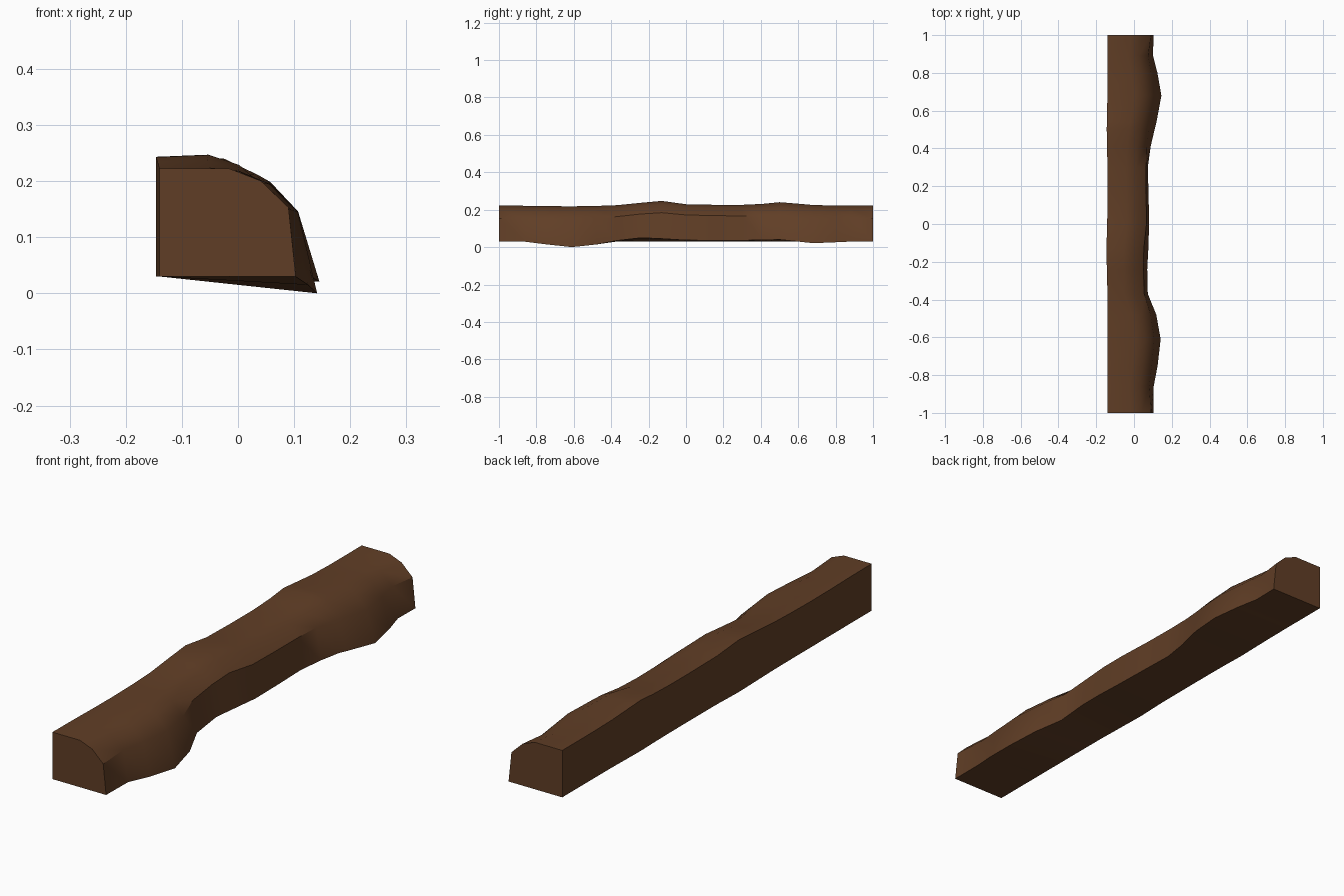
import bpy, bmesh

# Stations along the beam:
# y, foot x, foot z, shoulder x, shoulder z, top z
STATIONS = [
    (-1.00, .103, .030, .090, .153, .222),
    (-0.86, .104, .029, .080, .153, .221),
    (-0.75, .125, .015, .094, .149, .219),
    (-0.61, .141, .000, .107, .145, .218),
    (-0.48, .118, .014, .088, .150, .220),
    (-0.37, .073, .035, .054, .163, .224),
    (-0.24, .070, .050, .050, .177, .237),
    (-0.13, .076, .045, .052, .184, .247),
    (0.00, .080, .037, .066, .172, .229),
    (0.16, .077, .036, .064, .168, .226),
    (0.30, .073, .036, .063, .167, .226),
    (0.41, .088, .038, .066, .166, .231),
    (0.50, .109, .040, .080, .160, .240),
    (0.54, .119, .036, .086, .158, .237),
    (0.68, .145, .021, .107, .146, .225),
    (0.80, .124, .026, .090, .150, .222),
    (0.89, .101, .030, .075, .154, .222),
    (1.00, .103, .030, .090, .153, .222),
]


def section(y, fx, fz, sx, sz, top):
    """Flat back and base, rounded upper front corner."""
    lx = -.140 - max(0, top - .222) * .25
    mx = sx - .105
    return [(lx, y, .030), (lx, y, top - max(0, top - .222) * .15),
            (mx, y, top), ((mx + sx) / 2 + .003, y, (top + sz) / 2 + .013),
            (sx, y, sz), (fx, y, fz)]


# Brown wood
wood = bpy.data.materials.new("dark brown wood")
wood.diffuse_color = (.118, .048, .019, 1)

# Loft the sections into a rough beam
bm = bmesh.new()
rings = [[bm.verts.new(p) for p in section(*s)] for s in STATIONS]
for a, b in zip(rings, rings[1:]):
    for i in range(6):
        j = (i + 1) % 6
        bm.faces.new((a[i], a[j], b[j], b[i]))
bm.faces.new(rings[0])
bm.faces.new(rings[-1][::-1])
bmesh.ops.recalc_face_normals(bm, faces=bm.faces)
mesh = bpy.data.meshes.new("rough_beam")
bm.to_mesh(mesh)
bm.free()
mesh.materials.append(wood)
beam = bpy.data.objects.new("rough_beam", mesh)
bpy.context.collection.objects.link(beam)
bpy.context.view_layer.objects.active = beam
beam.select_set(True)
bpy.ops.object.shade_smooth_by_angle(angle=.6)
